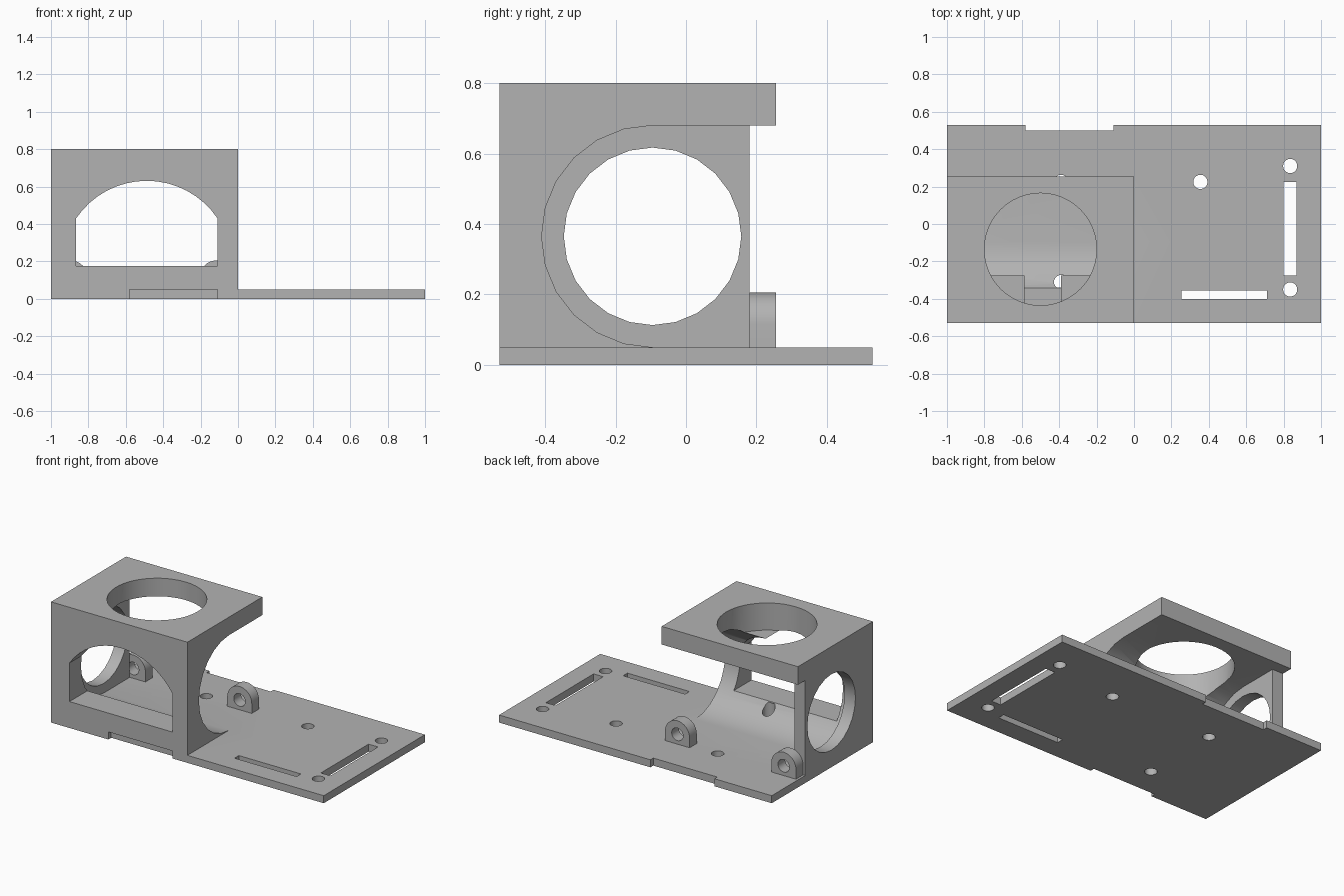
import bpy, bmesh, math
from mathutils import Matrix

cube = bpy.data.objects.get("Cube")
if cube:
    bpy.data.objects.remove(cube, do_unlink=True)

grey = bpy.data.materials.new("light_grey")
grey.use_nodes = True
COLOUR = (0.45, 0.45, 0.45, 1)
grey.diffuse_color = COLOUR
grey.node_tree.nodes["Principled BSDF"].inputs["Base Color"].default_value = COLOUR


def prism(name, points, axis, lo, hi):
    """Extrude a 2D profile along x (y,z), y (x,z) or z (x,y)."""
    place = {"x": lambda a, b, t: (t, a, b),
             "y": lambda a, b, t: (a, t, b),
             "z": lambda a, b, t: (a, b, t)}[axis]
    bm = bmesh.new()
    rings = [[bm.verts.new(place(a, b, t)) for a, b in points] for t in (lo, hi)]
    bm.faces.new(rings[0])
    bm.faces.new(rings[1])
    n = len(points)
    for i in range(n):
        j = (i + 1) % n
        bm.faces.new((rings[0][i], rings[0][j], rings[1][j], rings[1][i]))
    bmesh.ops.recalc_face_normals(bm, faces=bm.faces)
    mesh = bpy.data.meshes.new(name)
    bm.to_mesh(mesh)
    bm.free()
    mesh.materials.append(grey)
    obj = bpy.data.objects.new(name, mesh)
    bpy.context.collection.objects.link(obj)
    return obj


def box(name, x0, x1, y0, y1, z0, z1):
    return prism(name, [(x0, y0), (x1, y0), (x1, y1), (x0, y1)], "z", z0, z1)


def arc(a, b, r, start, end, steps):
    return [(a + r * math.cos(math.radians(start + (end - start) * i / steps)),
             b + r * math.sin(math.radians(start + (end - start) * i / steps)))
            for i in range(steps + 1)]


def circle(a, b, r, n):
    return arc(a, b, r, 0, 360, n)[:-1]


def combine(target, tool, operation="DIFFERENCE"):
    """Apply a boolean and discard the tool."""
    mod = target.modifiers.new("boolean", "BOOLEAN")
    mod.operation = operation
    mod.solver = "EXACT"
    mod.object = tool
    bpy.context.view_layer.objects.active = target
    bpy.ops.object.modifier_apply(modifier=mod.name)
    bpy.data.objects.remove(tool, do_unlink=True)


def smooth(obj):
    bpy.ops.object.select_all(action="DESELECT")
    obj.select_set(True)
    bpy.context.view_layer.objects.active = obj
    bpy.ops.object.shade_smooth_by_angle(angle=math.radians(30))


FLOOR, CEILING, TOP = 0.05, 0.68, 0.80
BORE_Y, BORE_Z = -0.095, 0.365

# Base plate with the housing block fused on
bracket = box("bracket", -1, 1, -0.53, 0.53, 0, FLOOR)
combine(bracket, box("housing", -1, 0, -0.53, 0.255, FLOOR, TOP), "UNION")

# Interior: half-round front, open back and open inner end
interior = arc(BORE_Y, BORE_Z, 0.315, 90, 270, 12) + [(0.7, FLOOR), (0.7, CEILING)]
combine(bracket, prism("interior", interior, "x", -0.92, 0.2))
combine(bracket, box("wall_trim", -1.1, -0.9, 0.18, 0.7, FLOOR, CEILING))

# Round opening in the end wall and in the roof
combine(bracket, prism("end_opening", circle(BORE_Y, BORE_Z, 0.252, 24), "x", -1.1, -0.8))
combine(bracket, prism("roof_opening", circle(-0.5, -0.135, 0.3, 48), "z", 0.62, 0.9))

# Arched front window
half = math.degrees(math.acos(0.3775 / 0.456))
window = arc(-0.4875, 0.175, 0.456, half, 180 - half, 16) + [(-0.865, 0.175), (-0.11, 0.175)]
combine(bracket, prism("window", window, "y", -0.7, -0.09))

# Edge notches and plate slots
for y0, y1 in ((-0.6, -0.5), (0.5, 0.6)):
    combine(bracket, box("notch", -0.58, -0.11, y0, y1, -0.1, FLOOR))
combine(bracket, box("end_slot", 0.8, 0.87, -0.275, 0.225, -0.1, 0.1))
combine(bracket, box("front_slot", 0.255, 0.71, -0.4, -0.355, -0.1, 0.1))

# Screw holes
for x, y in ((0.355, 0.225), (0.835, 0.31), (0.835, -0.35), (-0.39, 0.225), (-0.39, -0.31)):
    combine(bracket, prism("screw_hole", circle(x, y, 0.038, 20), "z", -0.1, 0.17))
smooth(bracket)

# Rounded lugs with cross holes
for name, x in (("inner_lug", -0.115), ("outer_lug", -0.895)):
    outline = arc(x, 0.115, 0.09, 0, 180, 16) + [(x - 0.09, FLOOR), (x + 0.09, FLOOR)]
    lug = prism(name, outline, "y", 0.18, 0.255)
    combine(lug, prism("lug_hole", circle(x, 0.115, 0.042, 20), "y", 0.1, 0.3))
    smooth(lug)
